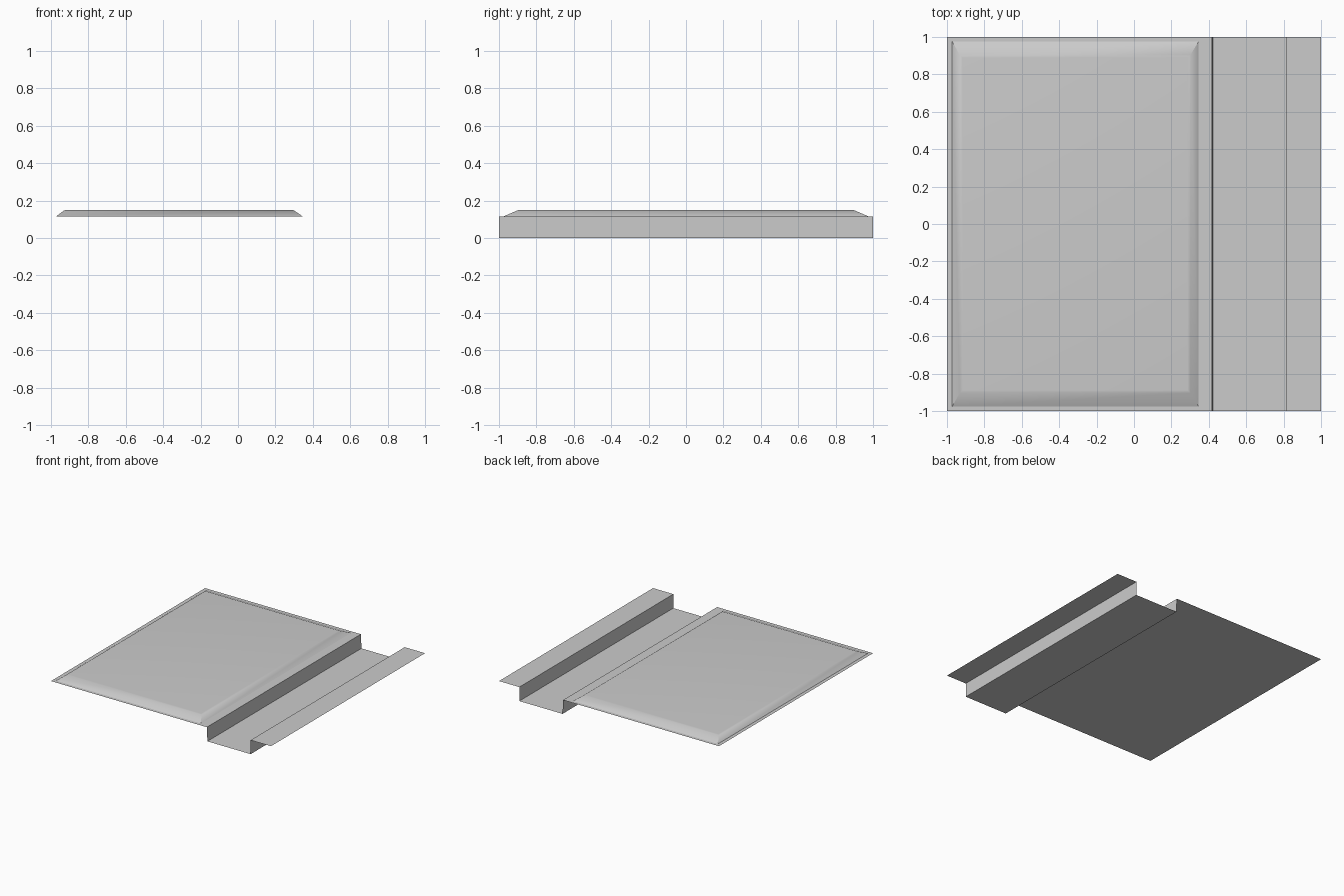
import bpy, bmesh

cube = bpy.data.objects.get("Cube")
if cube:
    bpy.data.objects.remove(cube, do_unlink=True)

grey = bpy.data.materials.new("light_grey")
grey.use_nodes = True
grey.diffuse_color = (0.6, 0.6, 0.6, 1)
grey.node_tree.nodes["Principled BSDF"].inputs["Base Color"].default_value = (0.6, 0.6, 0.6, 1)

SHEET_Z = 0.115


def add_object(name, bm):
    mesh = bpy.data.meshes.new(name)
    bm.to_mesh(mesh)
    bm.free()
    mesh.materials.append(grey)
    obj = bpy.data.objects.new(name, mesh)
    bpy.context.collection.objects.link(obj)
    return obj


# Folded sheet: a thin profile with a channel, swept from front to back
profile = [(-1, SHEET_Z), (0.417, SHEET_Z), (0.422, 0), (0.815, 0), (0.815, SHEET_Z), (1, SHEET_Z)]
bm = bmesh.new()
front = [bm.verts.new((x, -1, z)) for x, z in profile]
back = [bm.verts.new((x, 1, z)) for x, z in profile]
for i in range(len(profile) - 1):
    bm.faces.new((front[i], front[i + 1], back[i + 1], back[i]))
add_object("folded_sheet", bm)


# Raised panel: sloped sides rising to a flat top, open where it meets the sheet
def ring(bm, left, right, depth, z):
    corners = ((left, -depth), (right, -depth), (right, depth), (left, depth))
    return [bm.verts.new((x, y, z)) for x, y in corners]


bm = bmesh.new()
base = ring(bm, -0.972, 0.345, 0.975, SHEET_Z + 0.001)
top = ring(bm, -0.925, 0.295, 0.897, 0.15)
for i in range(4):
    j = (i + 1) % 4
    bm.faces.new((base[i], base[j], top[j], top[i]))
top_face = bm.faces.new(top)

# Softened rim around the flat top
bmesh.ops.bevel(bm, geom=list(top_face.edges), offset=0.008, segments=3,
                profile=0.5, affect='EDGES')
panel = add_object("raised_panel", bm)

bpy.ops.object.select_all(action='DESELECT')
panel.select_set(True)
bpy.context.view_layer.objects.active = panel
bpy.ops.object.shade_smooth_by_angle(angle=0.6)
